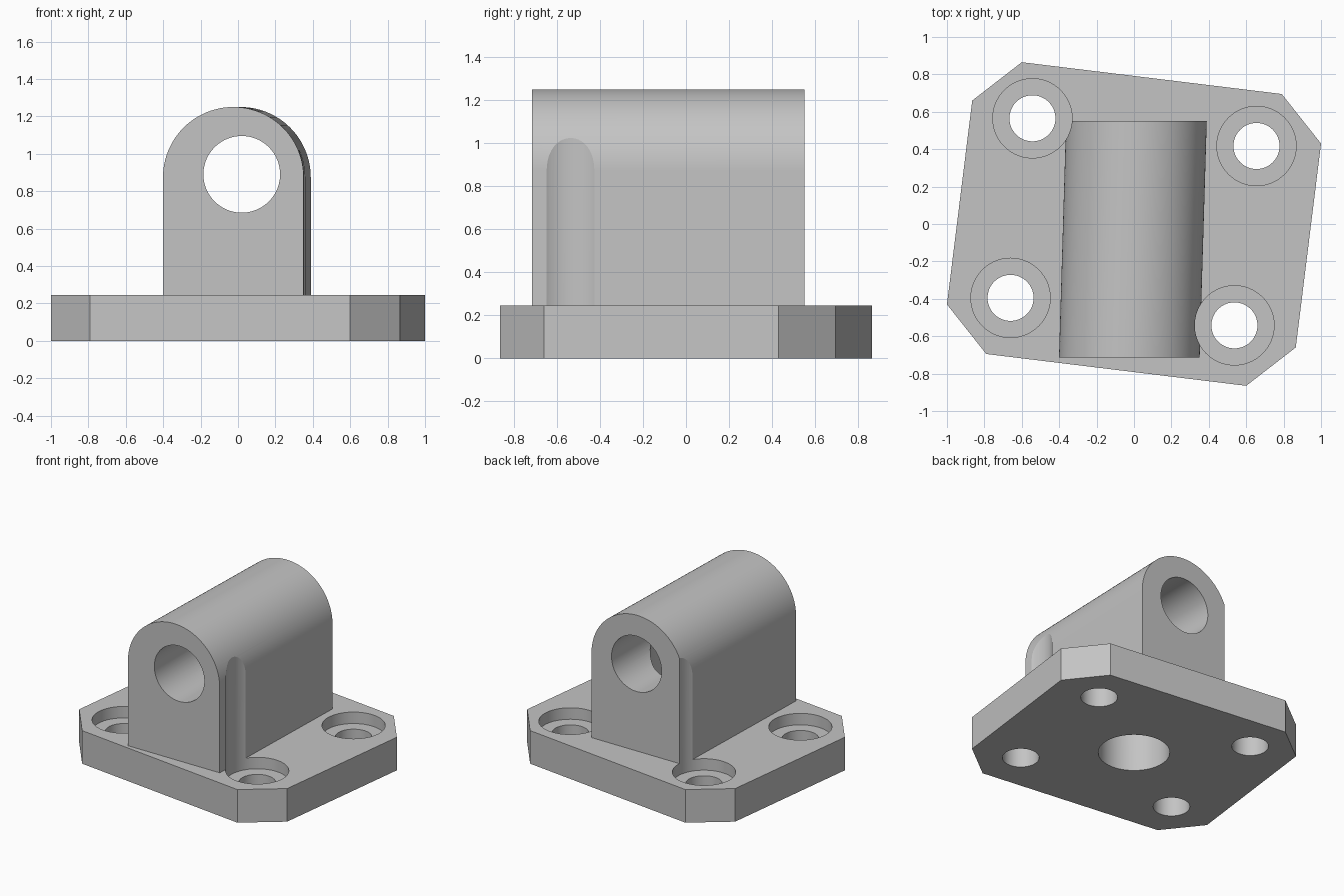
import bpy
import bmesh
import math

cube = bpy.data.objects.get("Cube")
if cube:
    bpy.data.objects.remove(cube, do_unlink=True)

PLATE_TOP = 0.245
SEAT_Z = 0.16

# One plain grey for the whole casting
grey = bpy.data.materials.new("plain grey")
grey.use_nodes = True
grey.diffuse_color = (0.55, 0.55, 0.55, 1)
grey.node_tree.nodes["Principled BSDF"].inputs["Base Color"].default_value = grey.diffuse_color


def prism(name, start, end):
    """Solid between two matching outlines of 3D points."""
    bm = bmesh.new()
    a = [bm.verts.new(p) for p in start]
    b = [bm.verts.new(p) for p in end]
    bm.faces.new(a)
    bm.faces.new(b)
    for i in range(len(a)):
        j = (i + 1) % len(a)
        bm.faces.new((a[i], a[j], b[j], b[i]))
    bmesh.ops.recalc_face_normals(bm, faces=bm.faces)
    mesh = bpy.data.meshes.new(name)
    bm.to_mesh(mesh)
    bm.free()
    mesh.materials.append(grey)
    obj = bpy.data.objects.new(name, mesh)
    bpy.context.collection.objects.link(obj)
    return obj


def circle(radius, steps=96):
    return [(radius * math.cos(2 * math.pi * i / steps),
             radius * math.sin(2 * math.pi * i / steps)) for i in range(steps)]


def upright_cylinder(name, x, y, radius, z0, z1):
    ring = circle(radius)
    return prism(name, [(x + u, y + v, z0) for u, v in ring],
                 [(x + u, y + v, z1) for u, v in ring])


def combine(target, other, operation):
    """Boolean the helper into the target, then discard the helper."""
    other.hide_render = True
    mod = target.modifiers.new(operation.lower(), "BOOLEAN")
    mod.operation = operation
    mod.solver = "EXACT"
    mod.object = other
    bpy.context.view_layer.objects.active = target
    bpy.ops.object.modifier_apply(modifier=mod.name)
    bpy.data.objects.remove(other, do_unlink=True)


# Base plate: half the outline, repeated by a half turn
half = [(-0.865, 0.66), (-0.60, 0.865), (0.79, 0.695), (1.0, 0.43)]
outline = half + [(-x, -y) for x, y in half]
bracket = prism("bearing_bracket", [(x, y, 0) for x, y in outline],
                [(x, y, PLATE_TOP) for x, y in outline])


# Round-topped lug, slightly skewed from front to back
def lug_outline(center_x, y, radius=0.376, steps=64):
    arc = [(center_x + radius * math.cos(math.pi * i / steps), y,
            1.25 - radius + radius * math.sin(math.pi * i / steps))
           for i in range(steps + 1)]
    return [(center_x + radius, y, 0.1)] + arc + [(center_x - radius, y, 0.1)]


lug = prism("lug", lug_outline(-0.025, -0.715), lug_outline(0.013, 0.55))
combine(bracket, lug, "UNION")

# Bolt holes, with counterbores that also clear the sides of the lug
for x, y in [(-0.543, 0.565), (0.655, 0.417), (-0.66, -0.395), (0.537, -0.542)]:
    combine(bracket, upright_cylinder("counterbore", x, y, 0.212, SEAT_Z, 1.6), "DIFFERENCE")
    combine(bracket, upright_cylinder("bolt_hole", x, y, 0.123, -0.2, 0.2), "DIFFERENCE")

# Pin bore running front to back
ring = circle(0.205)
bore = prism("pin_bore", [(0.02 + u, -1, 0.89 + v) for u, v in ring],
             [(0.02 + u, 1, 0.89 + v) for u, v in ring])
combine(bracket, bore, "DIFFERENCE")

# Central hole from the underside up into the pin bore
combine(bracket, upright_cylinder("center_hole", 0, 0, 0.24, -0.2, 0.88), "DIFFERENCE")

# Smooth round walls, crisp machined edges
bpy.ops.object.select_all(action="DESELECT")
bracket.select_set(True)
bpy.context.view_layer.objects.active = bracket
bpy.ops.object.shade_smooth_by_angle(angle=math.radians(20))
